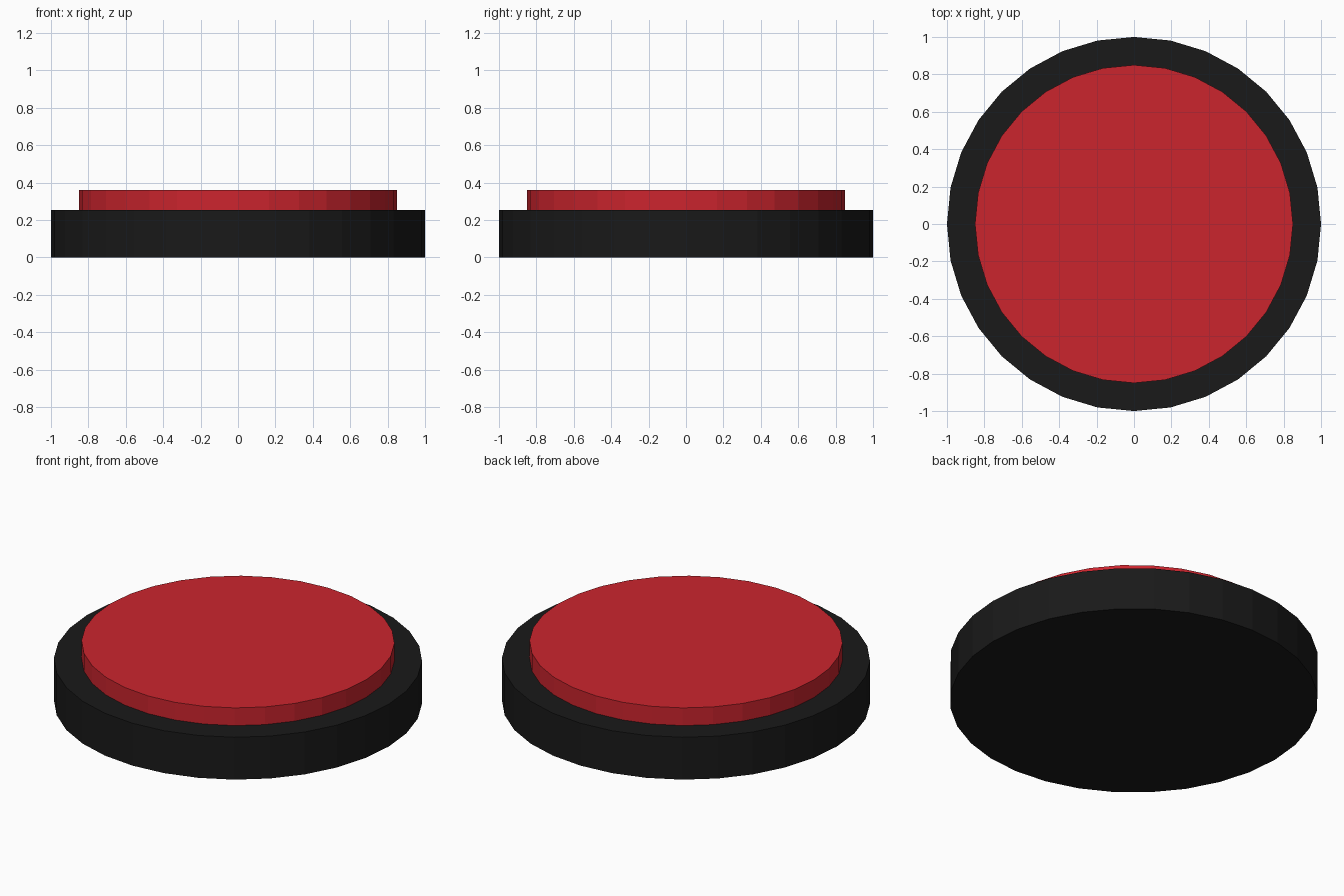
import bpy

if "Cube" in bpy.data.objects:
    bpy.data.objects.remove(bpy.data.objects["Cube"])


def disc(name, radius, z0, z1, color):
    bpy.ops.mesh.primitive_cylinder_add(vertices=32, radius=radius, depth=z1 - z0,
                                        location=(0, 0, (z0 + z1) / 2))
    ob = bpy.context.object
    ob.name = name
    mat = bpy.data.materials.new(name + "_colour")
    mat.diffuse_color = color
    mat.use_nodes = True
    mat.node_tree.nodes["Principled BSDF"].inputs["Base Color"].default_value = mat.diffuse_color
    ob.data.materials.append(mat)
    return ob


# black housing
disc("button_base", 1.0, 0.0, 0.254, (0.01, 0.01, 0.01, 1))
# red push cap, seated slightly into the housing
disc("button_cap", 0.85, 0.24, 0.36, (0.6, 0.018, 0.027, 1))
